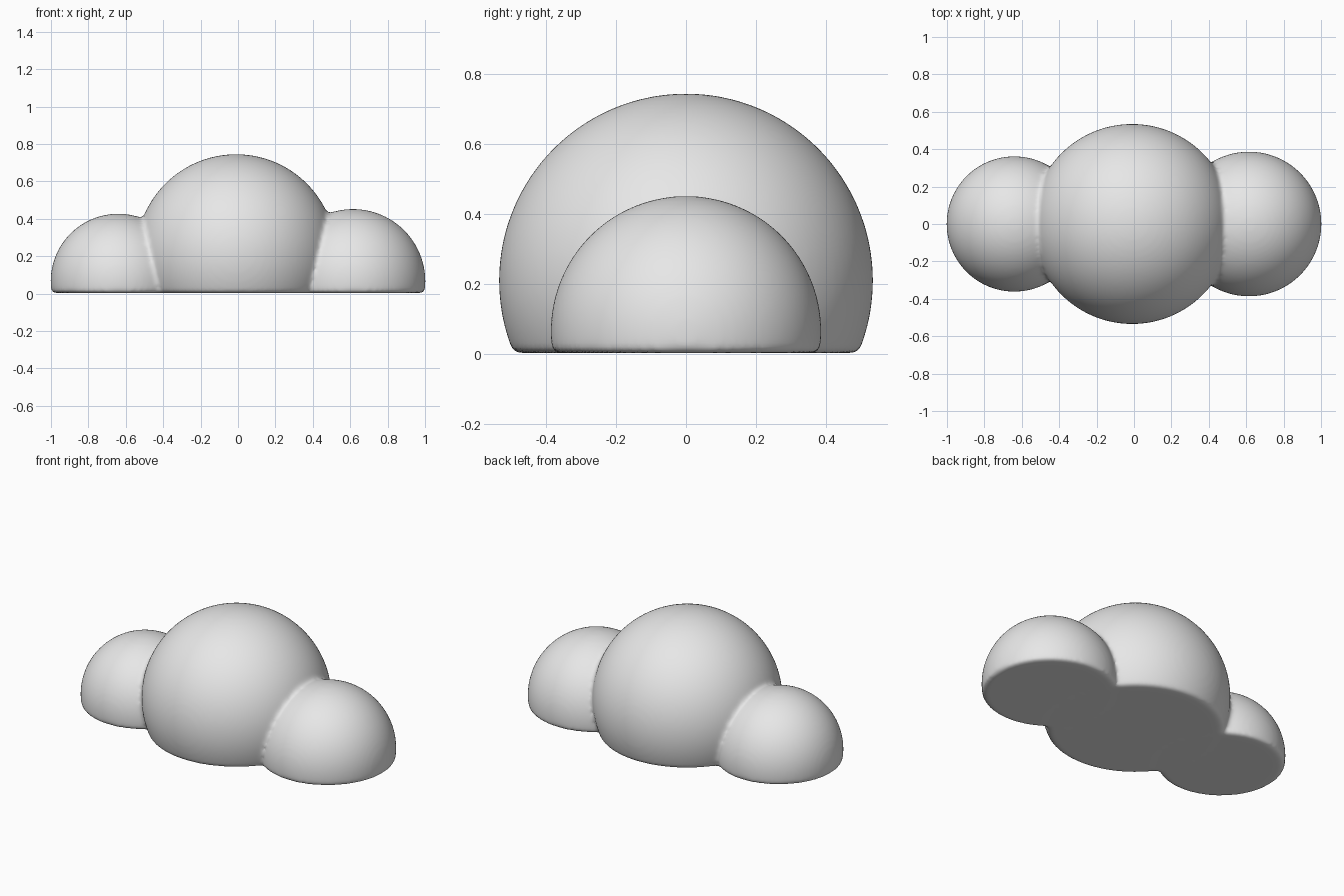
import bpy, bmesh
from mathutils import Matrix

cube = bpy.data.objects.get("Cube")
if cube:
    bpy.data.objects.remove(cube, do_unlink=True)

# Plain grey material
grey = bpy.data.materials.new("plain_grey")
grey.use_nodes = True
colour = (0.8, 0.8, 0.8, 1)
grey.diffuse_color = colour
grey.node_tree.nodes["Principled BSDF"].inputs["Base Color"].default_value = colour


def add_puff(bm, x, z, radius):
    """Add a ball with its underside cut flat at the ground."""
    puff = bmesh.ops.create_uvsphere(
        bm, u_segments=96, v_segments=64, radius=radius,
        matrix=Matrix.Translation((x, 0, z)))
    verts = puff["verts"]
    faces = {f for v in verts for f in v.link_faces}
    edges = {e for v in verts for e in v.link_edges}
    cut = bmesh.ops.bisect_plane(
        bm, geom=verts + list(edges) + list(faces),
        plane_co=(0, 0, 0.003), plane_no=(0, 0, 1), clear_inner=True)
    rim = [g for g in cut["geom_cut"] if isinstance(g, bmesh.types.BMEdge)]
    bmesh.ops.contextual_create(bm, geom=rim)


# Three overlapping puffs: large middle, smaller right and left
bm = bmesh.new()
for x, z, radius in ((-0.01, 0.21, 0.535), (-0.64, 0.065, 0.362), (0.615, 0.065, 0.387)):
    add_puff(bm, x, z, radius)
bmesh.ops.recalc_face_normals(bm, faces=bm.faces)
mesh = bpy.data.meshes.new("cloud_body")
bm.to_mesh(mesh)
bm.free()
mesh.materials.append(grey)
body = bpy.data.objects.new("cloud_body", mesh)
bpy.context.collection.objects.link(body)

# Fuse the puffs, then soften the creases and the bottom rim
fuse = body.modifiers.new("fuse", 'REMESH')
fuse.mode = 'VOXEL'
fuse.voxel_size = 0.0125
fuse.use_smooth_shade = True
soften = body.modifiers.new("soften", 'SMOOTH')
soften.factor = 0.5
soften.iterations = 10
